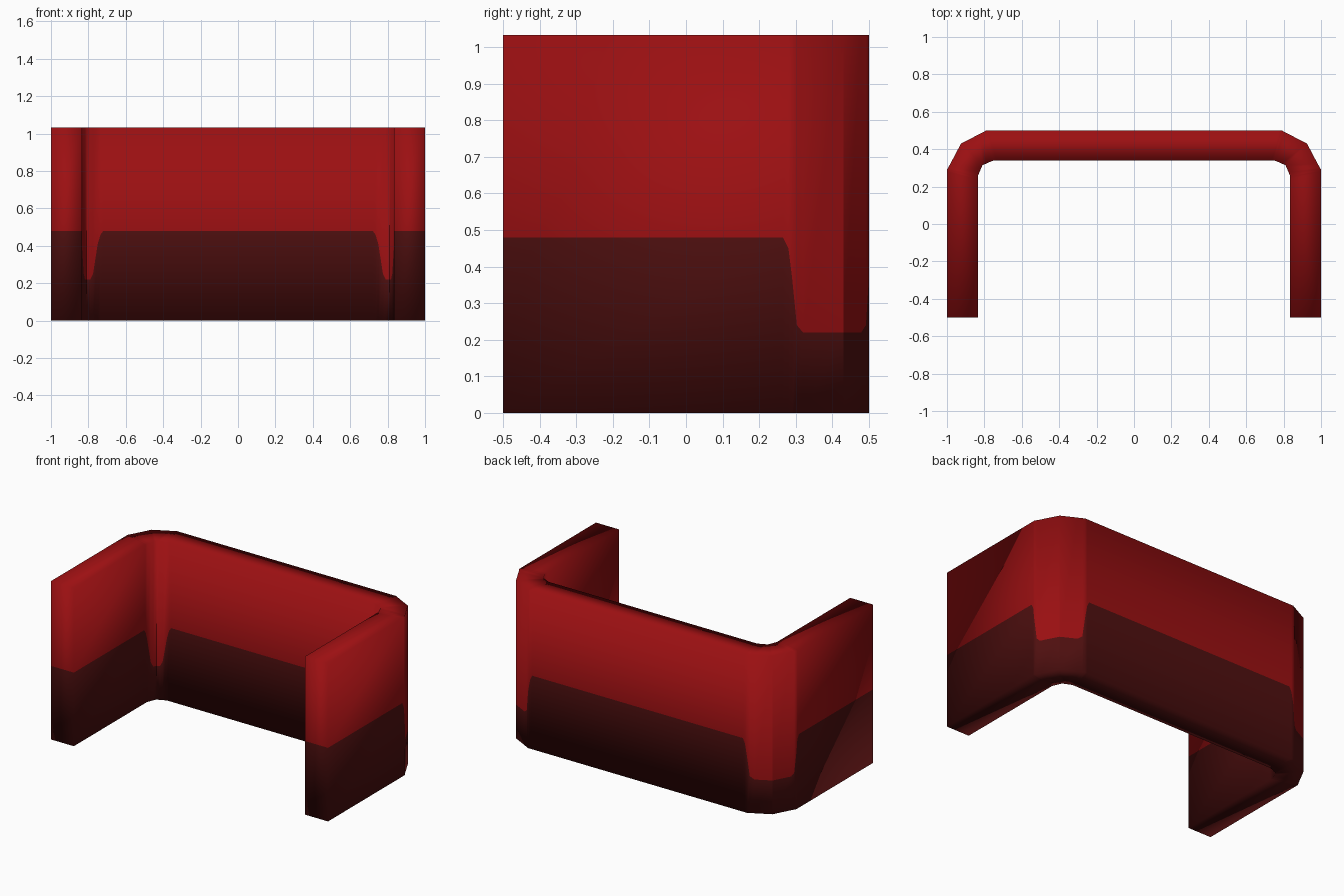
import bpy, bmesh

if "Cube" in bpy.data.objects:
    bpy.data.objects.remove(bpy.data.objects["Cube"])

H = 1.033

def material(name, rgb):
    m = bpy.data.materials.new(name)
    m.diffuse_color = (*rgb, 1)
    m.use_nodes = True
    m.node_tree.nodes["Principled BSDF"].inputs["Base Color"].default_value = m.diffuse_color
    return m

# Half outlines from front end to back wall: x, y, height of the colour split
OUTER = [(1, -.5, .48), (1, .265, .48), (1, .28, .45), (1, .29, .37),
         (.993, .303, .24), (.983, .32, .22), (.925, .43, .22), (.83, .479, .22),
         (.805, .492, .24), (.79, .5, .37), (.775, .5, .45), (.76, .5, .48)]
INNER = [(.835, -.5, .48), (.835, .225, .48), (.835, .24, .46), (.835, .255, .41),
         (.825, .28, .25), (.818, .296, .22), (.81, .315, .22), (.79, .323, .22),
         (.775, .33, .25), (.75, .34, .41), (.735, .34, .46), (.72, .34, .48)]
CORNER = 6  # index of the creased corner point

def mirrored(half):
    return half + [(-x, y, z) for x, y, z in reversed(half)]

bm = bmesh.new()

def columns(points):
    return [[bm.verts.new((x, y, z)) for z in (0, split, H)]
            for x, y, split in mirrored(points)]

def face(verts, mat):
    f = bm.faces.new(verts)
    f.material_index = mat
    f.smooth = True

outer, inner = columns(OUTER), columns(INNER)
n = len(outer)

# Walls: lower band dark, upper band red, open ends closed by the same loop
ring = outer + inner[::-1]
for a, b in zip(ring, ring[1:] + ring[:1]):
    for level in (0, 1):
        face((a[level], b[level], b[level + 1], a[level + 1]), 1 - level)

# Top and bottom rims
for i in range(n - 1):
    for level, mat in ((0, 1), (2, 0)):
        face((outer[i][level], outer[i + 1][level],
              inner[i + 1][level], inner[i][level]), mat)

bmesh.ops.recalc_face_normals(bm, faces=bm.faces[:])

# Crease the corner lines on both sides of the wall
for i in (CORNER, n - 1 - CORNER):
    for col in (outer[i], inner[i]):
        for level in (0, 1):
            bm.edges.get((col[level], col[level + 1])).smooth = False

mesh = bpy.data.meshes.new("booth_wall")
bm.to_mesh(mesh)
bm.free()
mesh.materials.append(material("red", (.33, .005, .006)))
mesh.materials.append(material("dark maroon", (.08, .005, .005)))
wall = bpy.data.objects.new("booth_wall", mesh)
bpy.context.collection.objects.link(wall)
